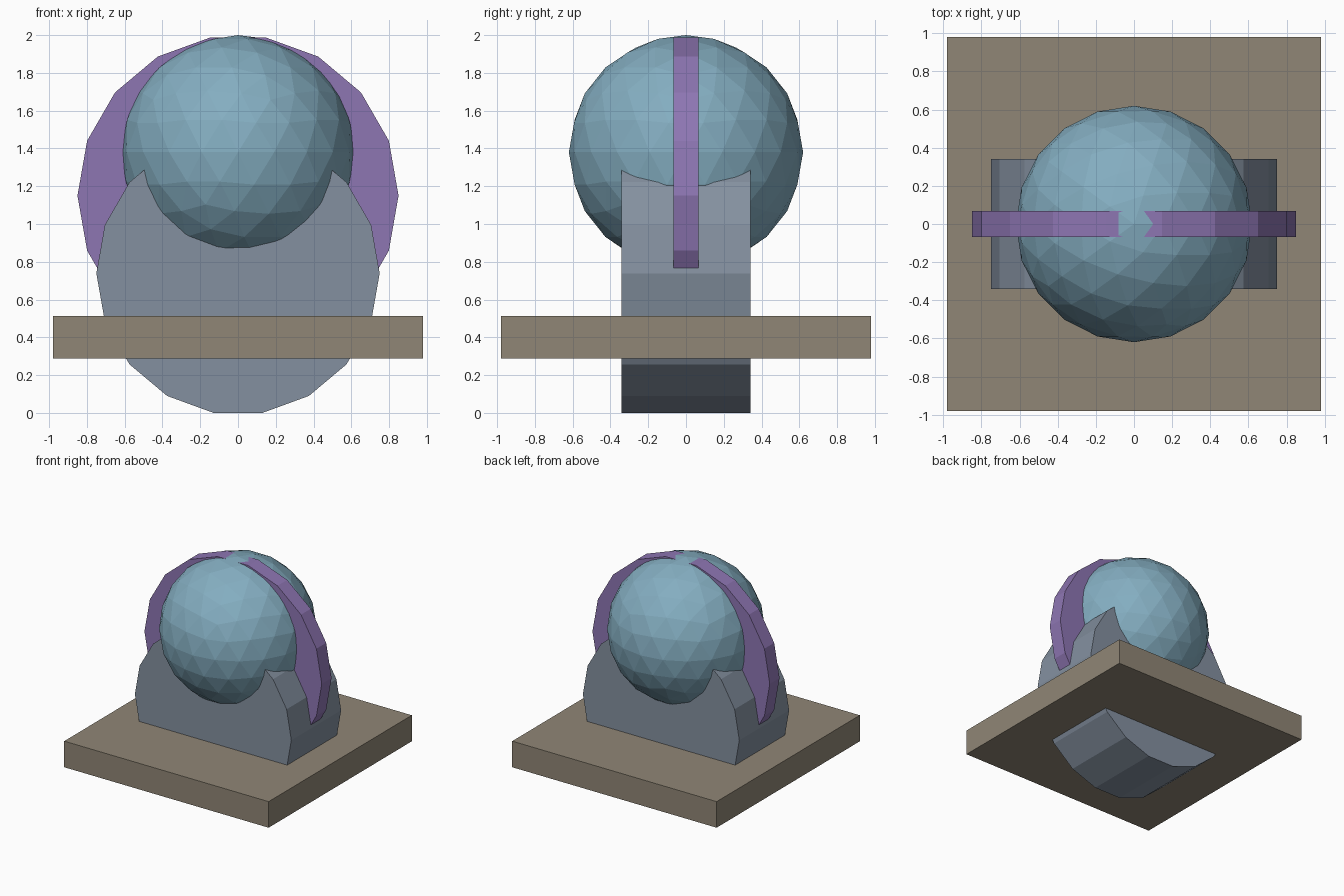
import bpy
from math import pi

if "Cube" in bpy.data.objects:
    bpy.data.objects.remove(bpy.data.objects["Cube"])


def finish(name, color):
    """Name the active object and give it a flat colour."""
    ob = bpy.context.object
    ob.name = name
    mat = bpy.data.materials.new(name + "_colour")
    mat.diffuse_color = (*color, 1)
    mat.use_nodes = True
    mat.node_tree.nodes["Principled BSDF"].inputs["Base Color"].default_value = mat.diffuse_color
    ob.data.materials.append(mat)
    return ob


def disc(name, radius, width, z, color):
    """18-sided disc with its axis along y and a corner pointing at +x."""
    bpy.ops.mesh.primitive_cylinder_add(
        vertices=18, radius=radius, depth=width,
        location=(0, 0, z), rotation=(pi / 2, pi / 2, 0))
    return finish(name, color)


# Square base slab
bpy.ops.mesh.primitive_cube_add(size=1, location=(0, 0, 0.40))
slab = finish("base_slab", (0.28, 0.24, 0.18))
slab.scale = (1.96, 1.96, 0.226)

# Thick round cradle passing through the slab
disc("cradle", 0.75, 0.682, 0.739, (0.23, 0.28, 0.35))

# Thin fin around the ball
disc("fin", 0.85, 0.134, 1.15, (0.27, 0.18, 0.45))

# Faceted ball
bpy.ops.mesh.primitive_ico_sphere_add(
    subdivisions=3, radius=0.62, location=(0, 0, 1.38))
finish("ball", (0.23, 0.42, 0.53))
